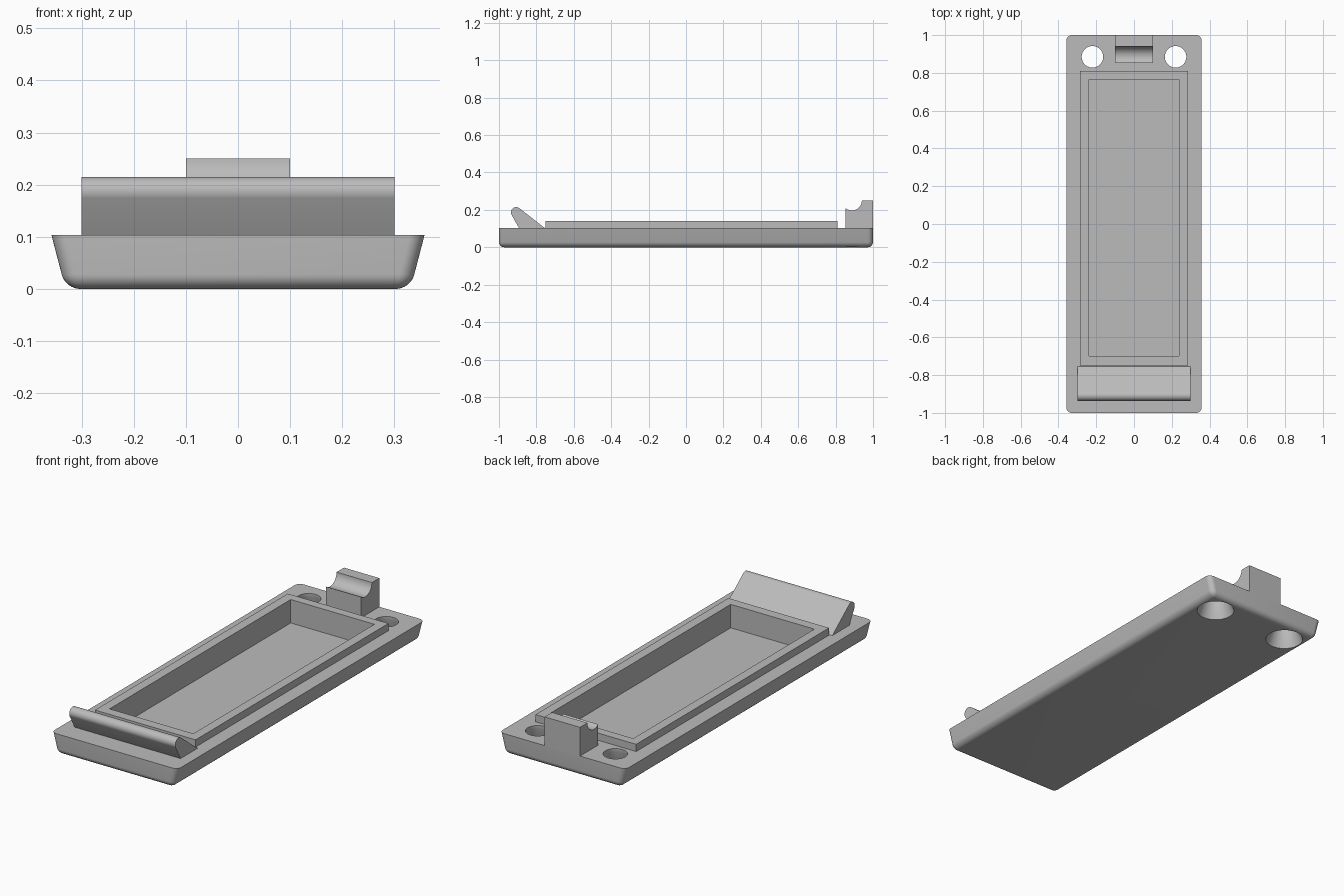
import bpy, bmesh, math
from mathutils import Matrix, Vector

if "Cube" in bpy.data.objects:
    bpy.data.objects.remove(bpy.data.objects["Cube"], do_unlink=True)

COLOUR = (0.5, 0.5, 0.5, 1)
grey = bpy.data.materials.new("matte_grey")
grey.use_nodes = True
grey.diffuse_color = COLOUR
grey.node_tree.nodes["Principled BSDF"].inputs["Base Color"].default_value = COLOUR

DECK = 0.103        # top of the tray
HOLE_X, HOLE_Y = 0.22, 0.885


def finish(name, bm):
    bmesh.ops.recalc_face_normals(bm, faces=bm.faces)
    mesh = bpy.data.meshes.new(name)
    bm.to_mesh(mesh)
    bm.free()
    mesh.materials.append(grey)
    obj = bpy.data.objects.new(name, mesh)
    bpy.context.collection.objects.link(obj)
    return obj


def box_mesh(x, y0, y1, z0, z1):
    bm = bmesh.new()
    size = Matrix.Diagonal((2 * x, y1 - y0, z1 - z0, 1))
    move = Matrix.Translation((0, (y0 + y1) / 2, (z0 + z1) / 2))
    bmesh.ops.create_cube(bm, size=1, matrix=move @ size)
    return bm


def extrude_x(name, profile, half_width):
    """Sweep a (y, z) outline across x."""
    bm = bmesh.new()
    face = bm.faces.new([bm.verts.new((-half_width, y, z)) for y, z in profile])
    new = bmesh.ops.extrude_face_region(bm, geom=[face])["geom"]
    verts = [v for v in new if isinstance(v, bmesh.types.BMVert)]
    bmesh.ops.translate(bm, verts=verts, vec=(2 * half_width, 0, 0))
    return finish(name, bm)


def arc(y, z, radius, start, end, steps=14):
    angles = [math.radians(start + (end - start) * i / steps) for i in range(steps + 1)]
    return [(y + radius * math.cos(a), z + radius * math.sin(a)) for a in angles]


def cone(name, x, r_low, r_high, z0, z1):
    bm = bmesh.new()
    bmesh.ops.create_cone(bm, cap_ends=True, segments=48, radius1=r_low,
                          radius2=r_high, depth=z1 - z0,
                          matrix=Matrix.Translation((x, HOLE_Y, (z0 + z1) / 2)))
    return finish(name, bm)


def activate(obj):
    bpy.ops.object.select_all(action="DESELECT")
    obj.select_set(True)
    bpy.context.view_layer.objects.active = obj


def combine(target, tool, operation):
    activate(target)
    mod = target.modifiers.new("combine", "BOOLEAN")
    mod.operation = operation
    mod.solver = "EXACT"
    mod.object = tool
    bpy.ops.object.modifier_apply(modifier=mod.name)
    bpy.data.objects.remove(tool, do_unlink=True)


# Tray: tapered sides, rounded corners and rounded underside, sharp top rim
bm = box_mesh(0.358, -1, 1, 0, DECK)
for v in bm.verts:
    if v.co.z < 0.01:
        v.co.x *= 0.925
rounded = [e for e in bm.edges if min(v.co.z for v in e.verts) < 0.01]
bmesh.ops.bevel(bm, geom=rounded, offset=0.028, offset_type="OFFSET",
                segments=8, profile=0.5, affect="EDGES")
tray = finish("tray", bm)

# Raised lip around the pocket, then the pocket itself
combine(tray, finish("lip", box_mesh(0.285, -0.75, 0.81, 0.06, 0.14)), "UNION")
combine(tray, finish("pocket", box_mesh(0.237, -0.70, 0.765, 0.02, 0.3)), "DIFFERENCE")

# Two screw holes, flared towards the underside
for x in (-HOLE_X, HOLE_X):
    combine(tray, cone("bore", x, 0.057, 0.057, -0.1, 0.2), "DIFFERENCE")
    combine(tray, cone("flare", x, 0.0965, 0.057, -0.015, 0.085), "DIFFERENCE")

# Slanted hook with a rounded nose at the front
hook = extrude_x("front_hook", [(-0.755, DECK)] + arc(-0.908, 0.187, 0.028, 52, 207)
                 + [(-0.893, DECK)], 0.3)

# Rear post with a round groove that cradles a pin
post = extrude_x("rear_post", [(0.853, DECK), (1, DECK), (1, 0.25)]
                 + arc(0.887, 0.25, 0.053, 0, -130), 0.1)

for obj in (tray, hook, post):
    activate(obj)
    bpy.ops.object.shade_smooth_by_angle(angle=math.radians(25))
